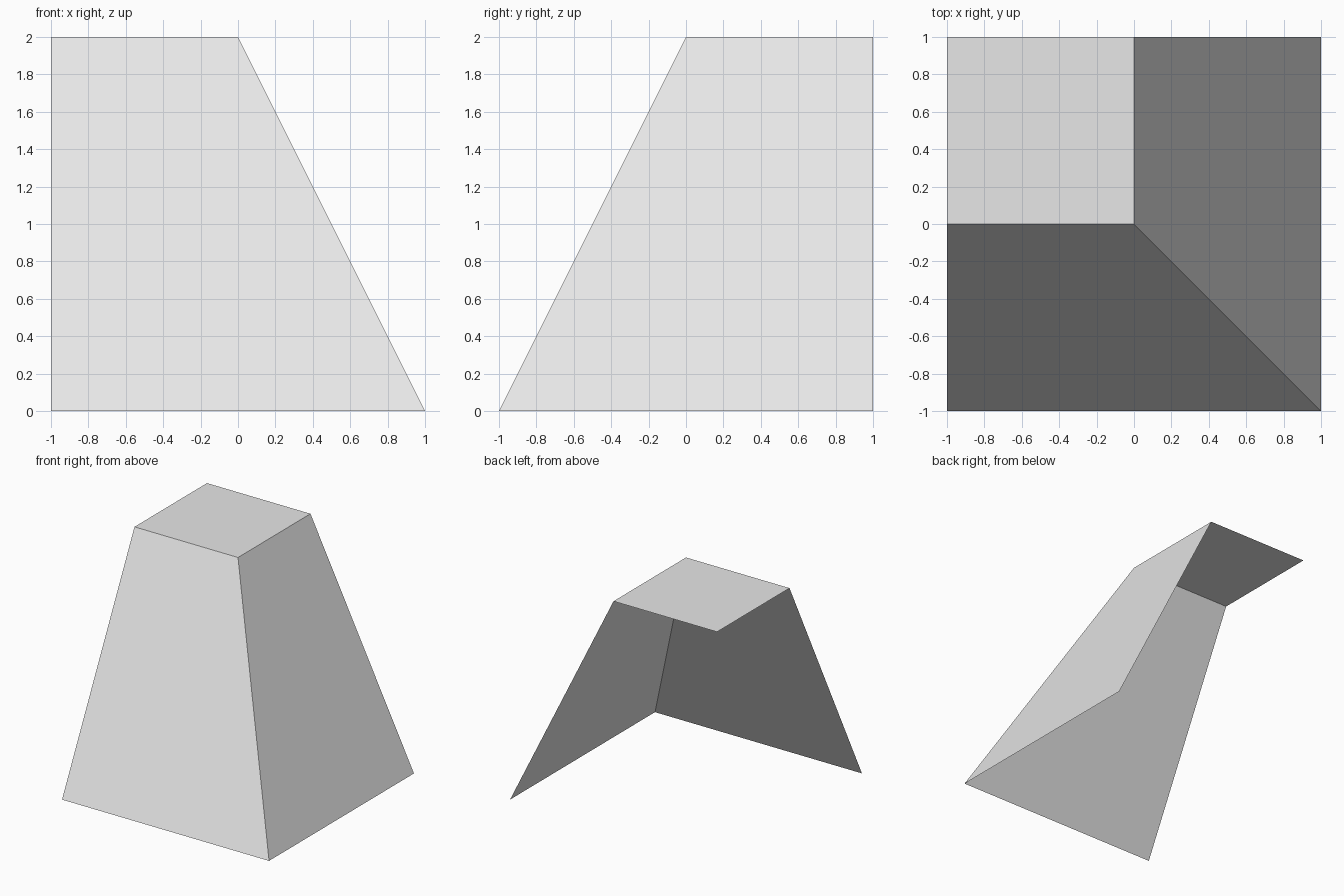
import bpy
import bmesh

cube = bpy.data.objects.get("Cube")
if cube:
    bpy.data.objects.remove(cube, do_unlink=True)

# Plain grey for the whole part
grey = bpy.data.materials.new("light_grey")
grey.use_nodes = True
colour = (0.8, 0.8, 0.8, 1)
grey.diffuse_color = colour
grey.node_tree.nodes["Principled BSDF"].inputs["Base Color"].default_value = colour

# Tapered corner shell: a box whose top shrinks towards the back right-angle corner
bm = bmesh.new()
bmesh.ops.create_cube(bm, size=2)
bmesh.ops.translate(bm, verts=bm.verts, vec=(0, 0, 1))
bm.normal_update()

# Leave the base, the back and the -x side open
open_sides = [f for f in bm.faces
              if f.normal.z < -0.5 or f.normal.y > 0.5 or f.normal.x < -0.5]

# Pull the top edges in so the front and +x sides slope
for v in bm.verts:
    if v.co.z > 1:
        v.co.x = min(v.co.x, 0)
        v.co.y = max(v.co.y, 0)

bmesh.ops.delete(bm, geom=open_sides, context="FACES")
bm.normal_update()

mesh = bpy.data.meshes.new("corner_shell")
bm.to_mesh(mesh)
bm.free()
mesh.materials.append(grey)
shell = bpy.data.objects.new("corner_shell", mesh)
bpy.context.collection.objects.link(shell)
